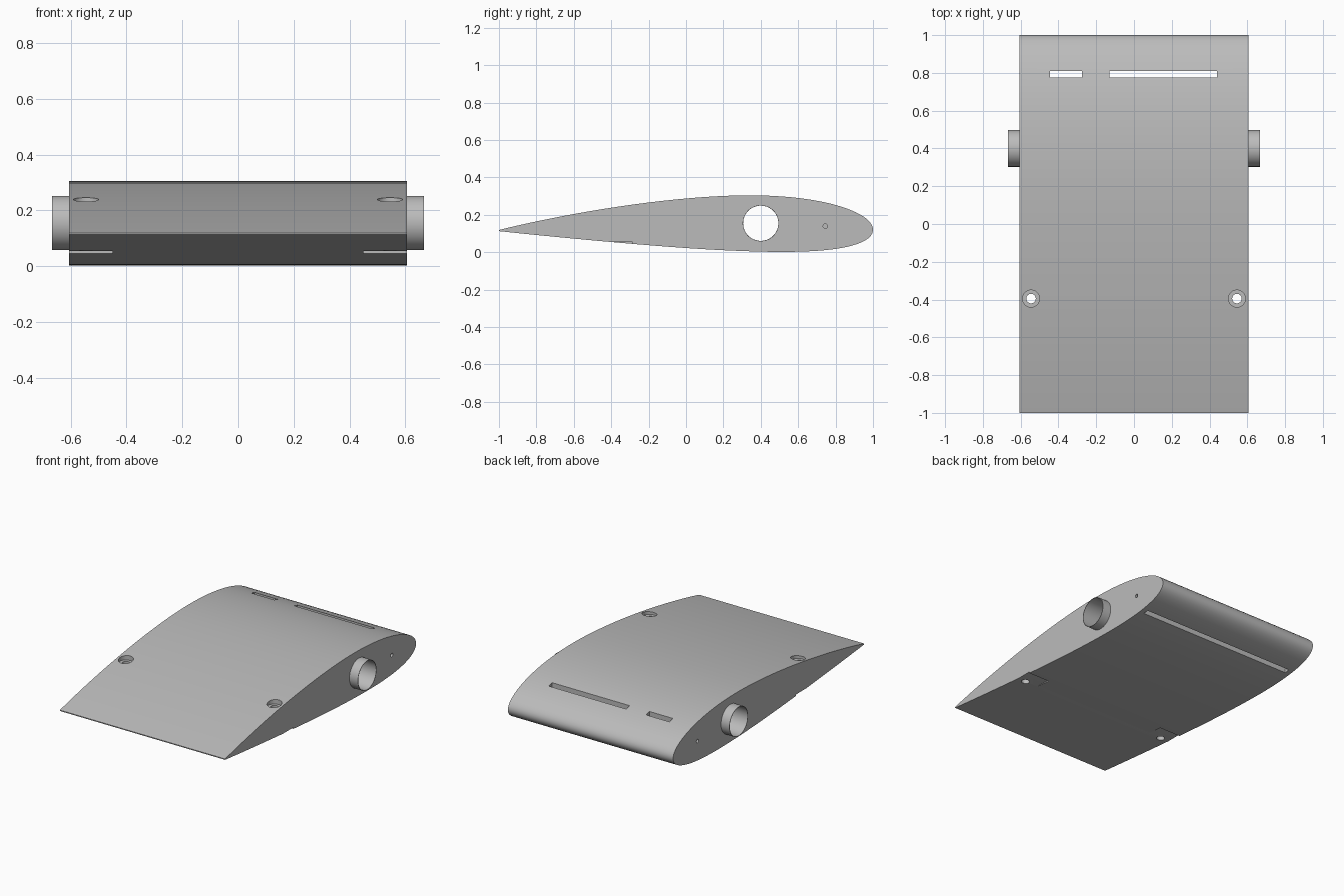
import bpy, bmesh, math
from mathutils import Matrix

cube = bpy.data.objects.get("Cube")
if cube:
    bpy.data.objects.remove(cube, do_unlink=True)

grey = bpy.data.materials.new("light_grey")
grey.use_nodes = True
colour = (0.5, 0.5, 0.5, 1)
grey.diffuse_color = colour
grey.node_tree.nodes["Principled BSDF"].inputs["Base Color"].default_value = colour

HALF_SPAN = 0.605
CHORD = 2.0
BASE_Z = 0.116


def make(name, bm):
    bmesh.ops.recalc_face_normals(bm, faces=bm.faces)
    mesh = bpy.data.meshes.new(name)
    bm.to_mesh(mesh)
    bm.free()
    mesh.materials.append(grey)
    obj = bpy.data.objects.new(name, mesh)
    bpy.context.scene.collection.objects.link(obj)
    return obj


def box(name, x, y, z):
    bm = bmesh.new()
    bmesh.ops.create_cube(bm, size=1)
    for v in bm.verts:
        for i, (lo, hi) in enumerate((x, y, z)):
            v.co[i] = lo if v.co[i] < 0 else hi
    return make(name, bm)


def cylinder(name, centre, radius, length, along_x=False, sides=48):
    bm = bmesh.new()
    turn = Matrix.Rotation(math.pi / 2, 4, "Y") if along_x else Matrix()
    bmesh.ops.create_cone(bm, cap_ends=True, segments=sides, radius1=radius,
                          radius2=radius, depth=length,
                          matrix=Matrix.Translation(centre) @ turn)
    return make(name, bm)


def cut(target, cutter):
    cutter.hide_render = True
    cutter.hide_viewport = True
    mod = target.modifiers.new(cutter.name, "BOOLEAN")
    mod.operation = "DIFFERENCE"
    mod.solver = "EXACT"
    mod.object = cutter


def foil(u, side):
    """Cambered wing section; u runs from leading to trailing edge."""
    t = 0.75 * (0.2969 * math.sqrt(u) - 0.126 * u - 0.3516 * u**2
                + 0.2843 * u**3 - 0.1015 * u**4)
    p, m = 0.4, 0.02
    q = p if u < p else 1 - p
    edge = 0 if u < p else 1 - 2 * p
    camber = m / q**2 * (edge + 2 * p * u - u * u)
    a = math.atan(2 * m / q**2 * (p - u))
    return (1 - CHORD * (u - side * t * math.sin(a)),
            BASE_Z + CHORD * (camber + side * t * math.cos(a)))


# Wing body
steps = [(1 - math.cos(math.pi * i / 48)) / 2 for i in range(49)]
outline = [foil(u, 1) for u in reversed(steps)] + [foil(u, -1) for u in steps[1:]]
bm = bmesh.new()
face = bm.faces.new([bm.verts.new((-HALF_SPAN, y, z)) for y, z in outline])
extruded = bmesh.ops.extrude_face_region(bm, geom=[face])["geom"]
bmesh.ops.translate(bm, vec=(2 * HALF_SPAN, 0, 0),
                    verts=[g for g in extruded if isinstance(g, bmesh.types.BMVert)])
if not face.is_valid or len(bm.faces) == len(outline) + 1:
    bmesh.ops.holes_fill(bm, edges=bm.edges)
wing = make("wing_body", bm)

# Spar bore
cut(wing, cylinder("spar_bore", (0, 0.4, 0.155), 0.095, 2, True, 64))

# Slots through the nose, joined into one long slot underneath
SLOT_Y = (0.775, 0.81)
cut(wing, box("short_slot", (-0.445, -0.275), SLOT_Y, (0.08, 0.5)))
cut(wing, box("long_slot", (-0.13, 0.44), SLOT_Y, (0.08, 0.5)))
cut(wing, box("lower_slot", (-0.57, 0.57), SLOT_Y, (-0.1, 0.1)))

# Screw holes, counterbores, underside seats and end pin holes
for side, label in ((-1, "right"), (1, "left")):
    x = side * 0.545
    cut(wing, cylinder(label + "_screw_hole", (x, -0.395, 0.15), 0.025, 0.6))
    cut(wing, cylinder(label + "_counterbore", (x, -0.395, 0.365), 0.045, 0.3))
    cut(wing, box(label + "_seat", sorted((side * 0.45, side * 0.7)),
                  (-0.7, -0.285), (-0.1, 0.054)))
    cut(wing, cylinder(label + "_pin_hole", (side * HALF_SPAN, 0.745, 0.14),
                       0.012, 0.2, True, 24))

# Thin spar tube open at both ends
tube = cylinder("spar_tube", (0, 0.4, 0.155), 0.097, 1.335, True, 64)
cut(tube, cylinder("tube_bore", (0, 0.4, 0.155), 0.094, 2, True, 64))

# Bake the cuts and shade
bpy.context.view_layer.update()
for obj in (wing, tube):
    graph = bpy.context.evaluated_depsgraph_get()
    baked = bpy.data.meshes.new_from_object(obj.evaluated_get(graph))
    cutters = [m.object for m in obj.modifiers]
    obj.modifiers.clear()
    obj.data = baked
    for c in cutters:
        bpy.data.objects.remove(c, do_unlink=True)
    bpy.ops.object.select_all(action="DESELECT")
    obj.select_set(True)
    bpy.context.view_layer.objects.active = obj
    bpy.ops.object.shade_smooth_by_angle(angle=math.radians(30))
